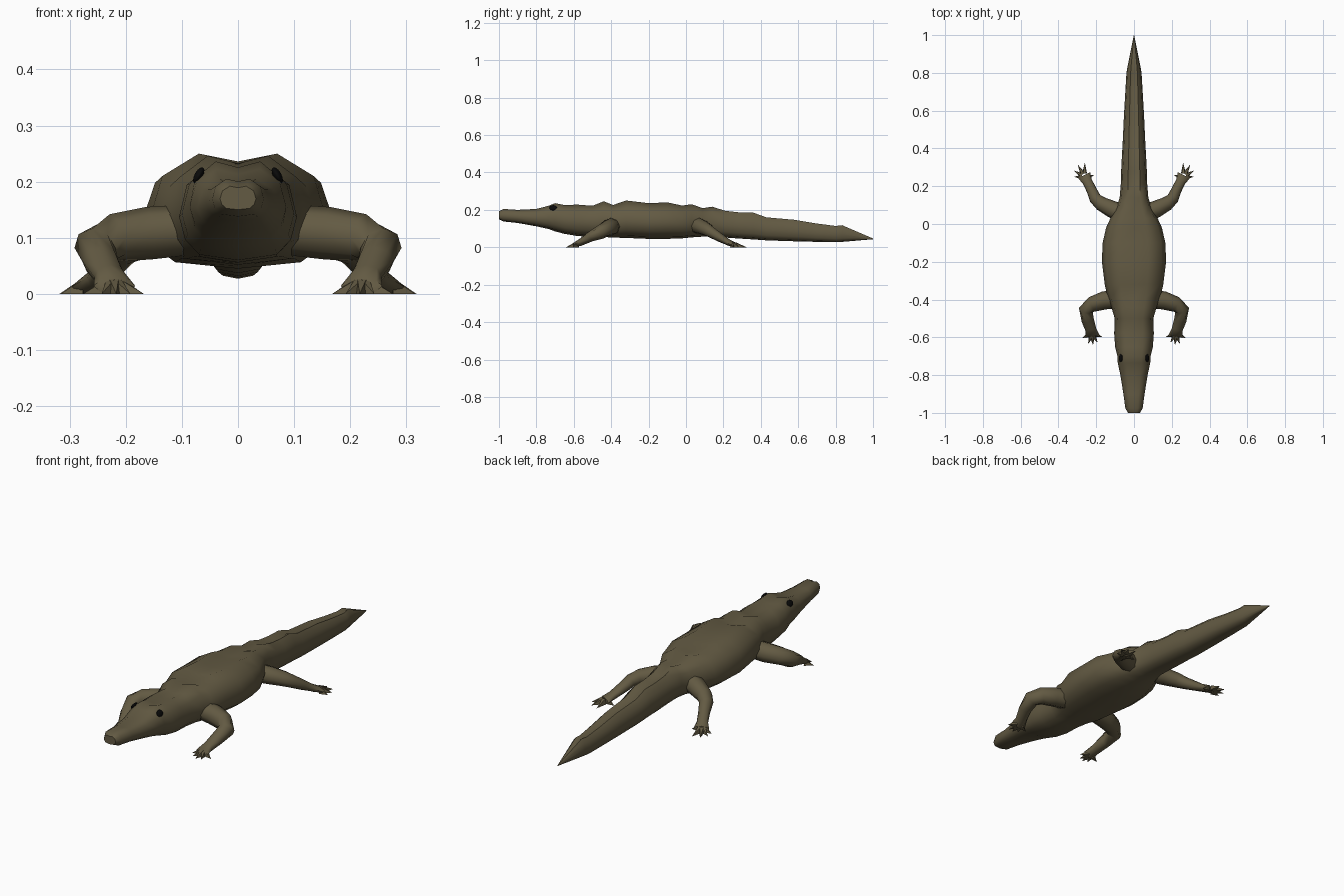
import bpy, bmesh, math
from mathutils import Vector

if "Cube" in bpy.data.objects:
    bpy.data.objects.remove(bpy.data.objects["Cube"])


def material(name, rgb):
    m = bpy.data.materials.new(name)
    m.diffuse_color = (*rgb, 1)
    m.use_nodes = True
    m.node_tree.nodes["Principled BSDF"].inputs["Base Color"].default_value = m.diffuse_color
    return m


HIDE = material("olive brown hide", (0.125, 0.103, 0.056))
BLACK = material("black eye", (0.003, 0.003, 0.003))


def finish(bm, name, mat, angle=60):
    bmesh.ops.recalc_face_normals(bm, faces=bm.faces[:])
    mesh = bpy.data.meshes.new(name)
    bm.to_mesh(mesh)
    bm.free()
    ob = bpy.data.objects.new(name, mesh)
    bpy.context.collection.objects.link(ob)
    mesh.materials.append(mat)
    bpy.ops.object.select_all(action='DESELECT')
    ob.select_set(True)
    bpy.context.view_layer.objects.active = ob
    bpy.ops.object.shade_smooth_by_angle(angle=math.radians(angle))
    return ob


def loft(bm, rings):
    """Skin a list of equal-length point rings and cap both ends."""
    vs = [[bm.verts.new(p) for p in r] for r in rings]
    n = len(vs[0])
    for a, b in zip(vs, vs[1:]):
        for i in range(n):
            j = (i + 1) % n
            bm.faces.new((a[i], a[j], b[j], b[i]))
    bm.faces.new(vs[0])
    bm.faces.new(vs[-1])


# Head, trunk and tail: y, half width, bottom z, top z
STATIONS = [
    (-1.0, .032, .15, .192), (-.975, .046, .138, .205), (-.9, .056, .13, .2),
    (-.8, .072, .112, .205), (-.735, .086, .098, .222), (-.7, .088, .085, .236),
    (-.65, .1, .072, .226), (-.58, .105, .06, .228), (-.5, .102, .056, .222),
    (-.44, .12, .055, .246), (-.39, .14, .052, .226), (-.32, .155, .05, .25),
    (-.2, .17, .045, .236), (-.1, .166, .045, .24), (-.02, .148, .048, .223),
    (.03, .125, .053, .23), (.09, .092, .057, .209), (.14, .076, .056, .217),
    (.21, .07, .052, .195), (.28, .068, .047, .187), (.36, .064, .042, .185),
    (.43, .06, .037, .16), (.58, .053, .032, .147), (.7, .046, .029, .127),
    (.8, .04, .027, .114), (.835, .034, .029, .118), (1.0, .001, .043, .047),
]
# Right half of the cross-section as fractions of width and height
SECTION = [(.45, 1), (.87, .8), (1, .46), (.9, .22), (.66, .06)]


def body_ring(y, w, lo, hi):
    h = hi - lo
    half = [(u * w, y, lo + v * h) for u, v in SECTION]
    other = [(-x, yy, z) for x, yy, z in reversed(half)]
    return [(0, y, hi - .07 * h)] + half + [(0, y, lo)] + other


bm = bmesh.new()
loft(bm, [body_ring(*s) for s in STATIONS])
finish(bm, "body", HIDE)


def limb(bm, path, sides=8):
    """Tube along (x, y, z, side radius, upright radius) stations."""
    pts = [Vector(p[:3]) for p in path]
    rings = []
    for i, p in enumerate(path):
        d = pts[min(i + 1, len(pts) - 1)] - pts[max(i - 1, 0)]
        side = Vector((-d.y, d.x, 0)).normalized()
        up = d.cross(side).normalized()
        if i >= len(path) - 2:
            up = Vector((0, 0, 1))
        if up.z < 0:
            up = -up
        ring = []
        for k in range(sides):
            a = math.tau * k / sides
            q = pts[i] + side * math.cos(a) * p[3] + up * math.sin(a) * p[4]
            q.z = max(q.z, 0)
            ring.append(q)
        rings.append(ring)
    loft(bm, rings)


def toe(bm, base, tip, r=.013):
    """Pointed claw lying on the ground."""
    b, t = Vector((*base, 0)), Vector((*tip, 0))
    s = (t - b).normalized().cross(Vector((0, 0, 1))) * r
    v = [bm.verts.new(p) for p in
         (b - s, b + s, b + s * .6 + Vector((0, 0, .026)),
          b - s * .6 + Vector((0, 0, .026)), t)]
    bm.faces.new(v[:4])
    for i in range(4):
        bm.faces.new((v[i], v[(i + 1) % 4], v[4]))


LEGS = {
    "front_leg": (
        [(.08, -.395, .115, .05, .045), (.16, -.405, .108, .048, .047),
         (.22, -.425, .1, .042, .043), (.255, -.455, .082, .038, .038),
         (.245, -.51, .058, .033, .028), (.228, -.56, .03, .029, .022),
         (.22, -.595, .014, .038, .014)],
        (.222, -.58), [(.168, -.598), (.192, -.628), (.217, -.642),
                       (.243, -.635), (.276, -.604)]),
    "hind_leg": (
        [(.05, .05, .12, .05, .045), (.12, .08, .11, .045, .042),
         (.175, .108, .097, .038, .036), (.205, .135, .08, .032, .03),
         (.225, .18, .053, .027, .024), (.247, .225, .028, .026, .019),
         (.264, .258, .013, .036, .013)],
        (.262, .248), [(.212, .258), (.26, .325), (.298, .315),
                       (.318, .283), (.316, .25)]),
}

# Legs with five claws, mirrored to the other side
for name, (path, palm, tips) in LEGS.items():
    bm = bmesh.new()
    limb(bm, path)
    for tip in tips:
        base = [c + (t - c) * .25 for c, t in zip(palm, tip)]
        toe(bm, base, tip)
    ob = finish(bm, name, HIDE)
    mod = ob.modifiers.new("mirror", 'MIRROR')
    mod.use_axis[0] = True

# Eyes set into the sides of the brow
for side, label in ((1, "right"), (-1, "left")):
    bm = bmesh.new()
    bmesh.ops.create_uvsphere(bm, u_segments=10, v_segments=6, radius=1)
    eye = finish(bm, label + "_eye", BLACK)
    eye.scale = (.008, .021, .016)
    eye.rotation_euler = (0, -side * .5, 0)
    eye.location = (side * .07, -.71, .211)
